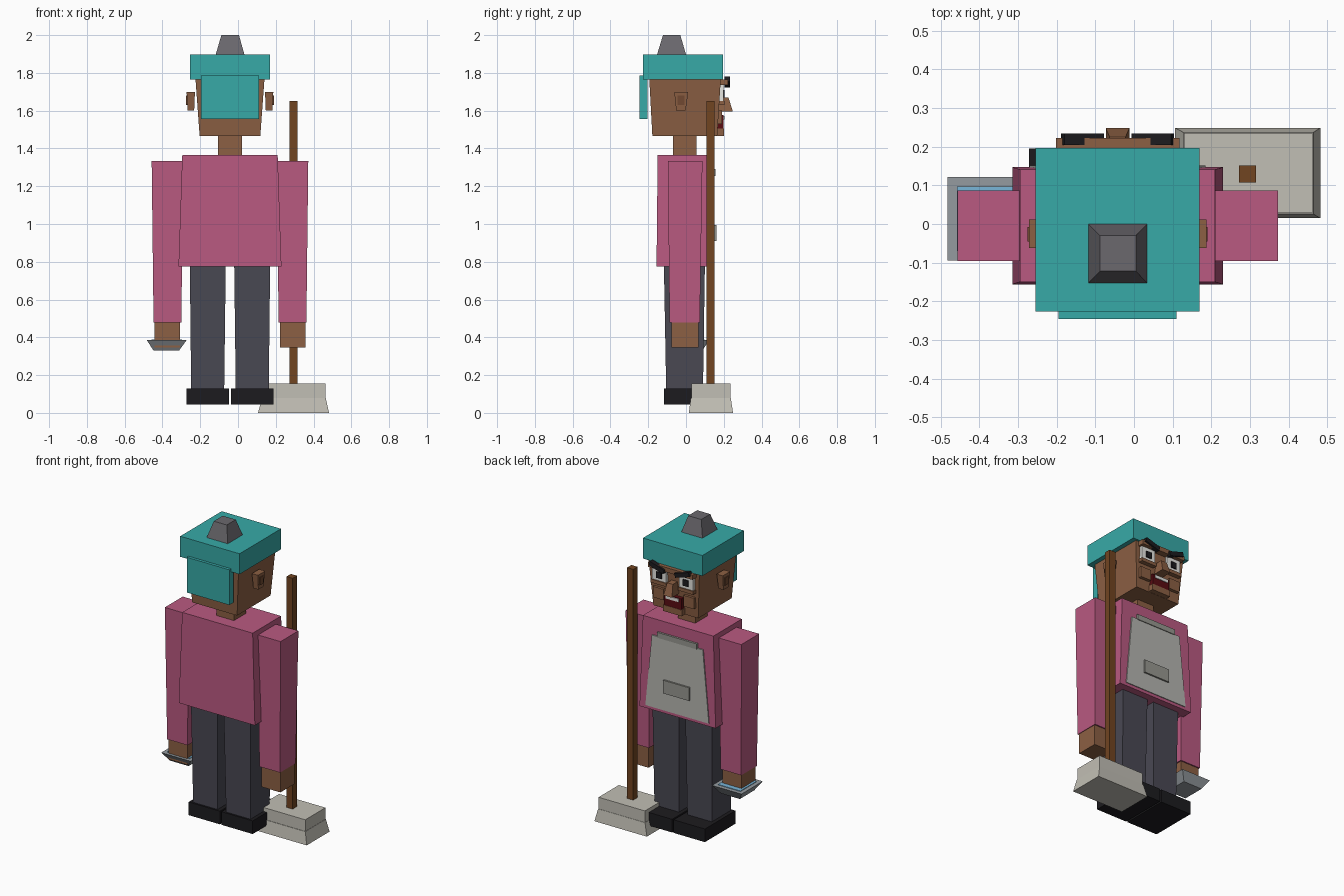
import bpy, bmesh
from mathutils import Matrix, Vector

CX = -0.0425  # symmetry plane of the figure


def mat(name, hexcol):
    m = bpy.data.materials.new(name)
    lin = [(int(hexcol[i:i + 2], 16) / 255) ** 2.2 for i in (0, 2, 4)]
    m.diffuse_color = (*lin, 1)
    return m


PINK, SKIN, TEAL = mat("pink", "B85A80"), mat("skin", "8B6045"), mat("teal", "3AA8A6")
TROUSER, BLACK, IRON = mat("trouser", "4B4A54"), mat("black", "222124"), mat("iron", "6A686D")
WOOD, MOP, STEEL = mat("wood", "704626"), mat("mop", "C0BDB3"), mat("steel", "949A9F")
WATER, APRON, POCKET = mat("water", "78B4D8"), mat("apron", "B4B4AF"), mat("pocket", "96968F")
WHITE, RED, EAR = mat("white", "E6E6E1"), mat("red", "5A1419"), mat("ear", "704A34")


def block(name, material, x, y, z, tx=None, ty=None, roll=0):
    """Box between ranges x, y, z; tx and ty give the top's ranges when tapered."""
    tx, ty = tx or x, ty or y
    bm = bmesh.new()
    bmesh.ops.create_cube(bm, size=1)
    for v in bm.verts:
        top = v.co.z > 0
        ax, ay = (tx, ty) if top else (x, y)
        v.co = Vector((ax[v.co.x > 0], ay[v.co.y > 0], z[top]))
    if roll:
        c = Vector((sum(x) / 2, sum(y) / 2, sum(z) / 2))
        bmesh.ops.rotate(bm, verts=bm.verts, cent=c, matrix=Matrix.Rotation(roll, 3, 'Y'))
    me = bpy.data.meshes.new(name)
    bm.to_mesh(me)
    bm.free()
    me.materials.append(material)
    ob = bpy.data.objects.new(name, me)
    bpy.context.collection.objects.link(ob)
    return ob


def pair(name, material, x, y, z, tx=None, ty=None, roll=0):
    """Block given for the +x side, plus its mirror image about CX."""
    def flip(r):
        return r and (2 * CX - r[1], 2 * CX - r[0])
    block("right_" + name, material, x, y, z, tx, ty, roll)
    block("left_" + name, material, flip(x), y, z, flip(tx), ty, -roll)


# Legs and shoes
pair("shoe", BLACK, (-0.037, 0.187), (-0.117, 0.195), (0.045, 0.13))
pair("leg", TROUSER, (-0.012, 0.163), (-0.105, 0.09), (0.13, 0.78), (-0.02, 0.17), (-0.117, 0.1))

# Torso and arms
block("torso", PINK, (-0.315, 0.23), (-0.156, 0.147), (0.775, 1.365), (-0.295, 0.21), (-0.15, 0.141))
pair("arm", PINK, (0.215, 0.362), (-0.087, 0.073), (0.478, 1.333), (0.205, 0.372), (-0.096, 0.087))
pair("hand", SKIN, (0.223, 0.358), (-0.077, 0.065), (0.345, 0.478))

# Apron with bib strap and pocket
block("apron", APRON, (-0.27, 0.185), (0.13, 0.152), (0.795, 1.26), (-0.225, 0.14), (0.13, 0.15))
block("apron_strap", POCKET, (-0.185, 0.10), (0.13, 0.155), (1.255, 1.29))
block("apron_pocket", POCKET, (-0.135, 0.05), (0.14, 0.162), (0.91, 0.995))

# Neck, head and ears
block("neck", SKIN, (-0.105, 0.02), (-0.07, 0.055), (1.35, 1.48))
block("head", SKIN, (-0.203, 0.118), (-0.178, 0.165), (1.465, 1.78), (-0.226, 0.141), (-0.195, 0.185))
pair("ear", SKIN, (0.147, 0.182), (-0.052, -0.002), (1.602, 1.70), (0.143, 0.187), (-0.062, 0.012))
pair("inner_ear", EAR, (0.18, 0.19), (-0.045, -0.008), (1.63, 1.68))

# Cap, neck flap and top knob
block("cap", TEAL, (-0.255, 0.17), (-0.227, 0.197), (1.765, 1.898))
block("neck_flap", TEAL, (-0.195, 0.11), (-0.246, -0.203), (1.557, 1.785))
block("cap_knob", IRON, (-0.118, 0.034), (-0.153, 0.0), (1.897, 2.0), (-0.088, 0.005), (-0.122, -0.03))

# Face, looking towards +y
block("brow_ridge", SKIN, (-0.202, 0.118), (0.16, 0.222), (1.735, 1.765))
pair("eye", WHITE, (0.005, 0.105), (0.16, 0.198), (1.65, 1.735))
pair("pupil", BLACK, (0.035, 0.072), (0.17, 0.205), (1.67, 1.71))
pair("eye_bag", SKIN, (0.0, 0.11), (0.155, 0.205), (1.63, 1.652))
pair("eyebrow", BLACK, (-0.005, 0.102), (0.205, 0.234), (1.738, 1.766), roll=-0.3)
pair("cheek", SKIN, (0.03, 0.105), (0.15, 0.19), (1.53, 1.6))
block("nose", SKIN, (-0.073, -0.012), (0.15, 0.248), (1.595, 1.67), (-0.063, -0.022), (0.15, 0.225))
block("mouth", RED, (-0.105, 0.02), (0.15, 0.198), (1.505, 1.577))
block("teeth", WHITE, (-0.09, 0.005), (0.16, 0.203), (1.553, 1.573))
block("chin", SKIN, (-0.11, 0.025), (0.14, 0.2), (1.466, 1.506))

# Tray of water held in the left hand
block("tray", STEEL, (-0.447, -0.312), (-0.06, 0.087), (0.33, 0.385), (-0.483, -0.272), (-0.095, 0.122))
block("tray_water", WATER, (-0.458, -0.297), (-0.07, 0.097), (0.37, 0.389))

# Mop standing by the right hand
block("mop_handle", WOOD, (0.272, 0.316), (0.108, 0.152), (0.14, 1.65))
block("mop_skirt", MOP, (0.106, 0.482), (0.015, 0.249), (0.0, 0.08), (0.128, 0.464), (0.026, 0.237))
block("mop_head", MOP, (0.13, 0.462), (0.029, 0.235), (0.08, 0.155))
